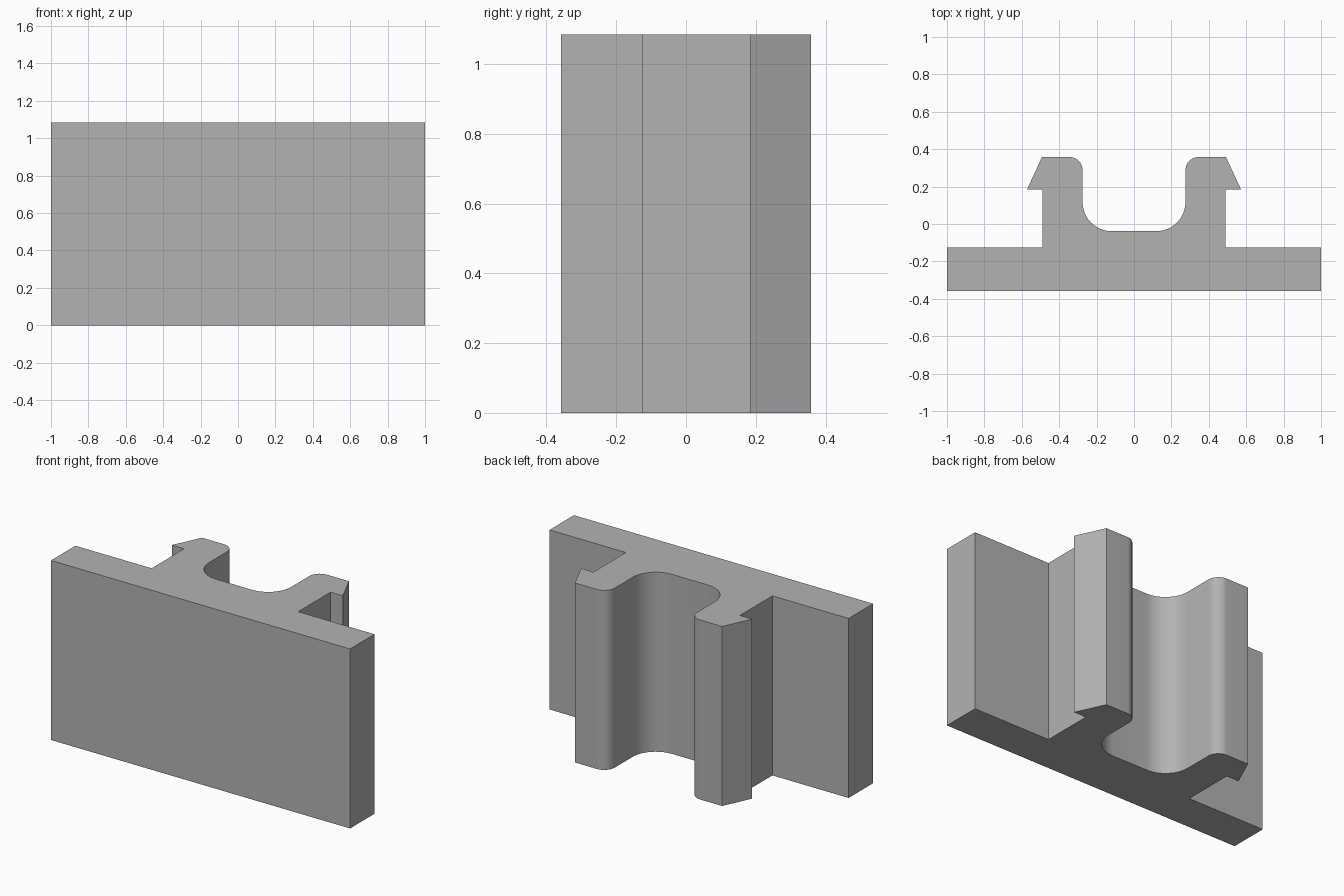
import bpy
import bmesh
from math import cos, sin, radians

cube = bpy.data.objects.get("Cube")
if cube:
    bpy.data.objects.remove(cube, do_unlink=True)

HEIGHT = 1.085
BACK, FRONT = 0.358, -0.358


def arc(cx, cy, r, start, end, steps=12):
    """Points along a fillet, angles in degrees."""
    angles = [radians(start + (end - start) * i / steps) for i in range(steps + 1)]
    return [(cx + r * cos(a), cy + r * sin(a)) for a in angles]


# Left half of the section: flange, hooked jaw, rounded tip, channel fillet
half = [(1, FRONT), (1, -0.125), (0.49, -0.125), (0.49, 0.185),
        (0.572, 0.185), (0.492, BACK)]
half += arc(0.345, BACK - 0.07, 0.07, 90, 180)
half += arc(0.12, 0.117, 0.155, 0, -90)
outline = half + [(-x, y) for x, y in reversed(half)]

# Extrude the closed section upward
bm = bmesh.new()
base = bm.faces.new([bm.verts.new((x, y, 0)) for x, y in outline])
top = bmesh.ops.extrude_face_region(bm, geom=[base], use_keep_orig=True)["geom"]
bmesh.ops.translate(bm, vec=(0, 0, HEIGHT),
                    verts=[v for v in top if isinstance(v, bmesh.types.BMVert)])
bmesh.ops.recalc_face_normals(bm, faces=bm.faces)
mesh = bpy.data.meshes.new("clip_rail")
bm.to_mesh(mesh)
bm.free()
rail = bpy.data.objects.new("clip_rail", mesh)
bpy.context.collection.objects.link(rail)

# Plain grey finish
grey = bpy.data.materials.new("grey")
grey.use_nodes = True
color = (0.45, 0.45, 0.45, 1)
grey.diffuse_color = color
grey.node_tree.nodes["Principled BSDF"].inputs["Base Color"].default_value = color
mesh.materials.append(grey)

# Smooth fillets, crisp corners
bpy.ops.object.select_all(action="DESELECT")
rail.select_set(True)
bpy.context.view_layer.objects.active = rail
bpy.ops.object.shade_smooth_by_angle(angle=radians(20))
